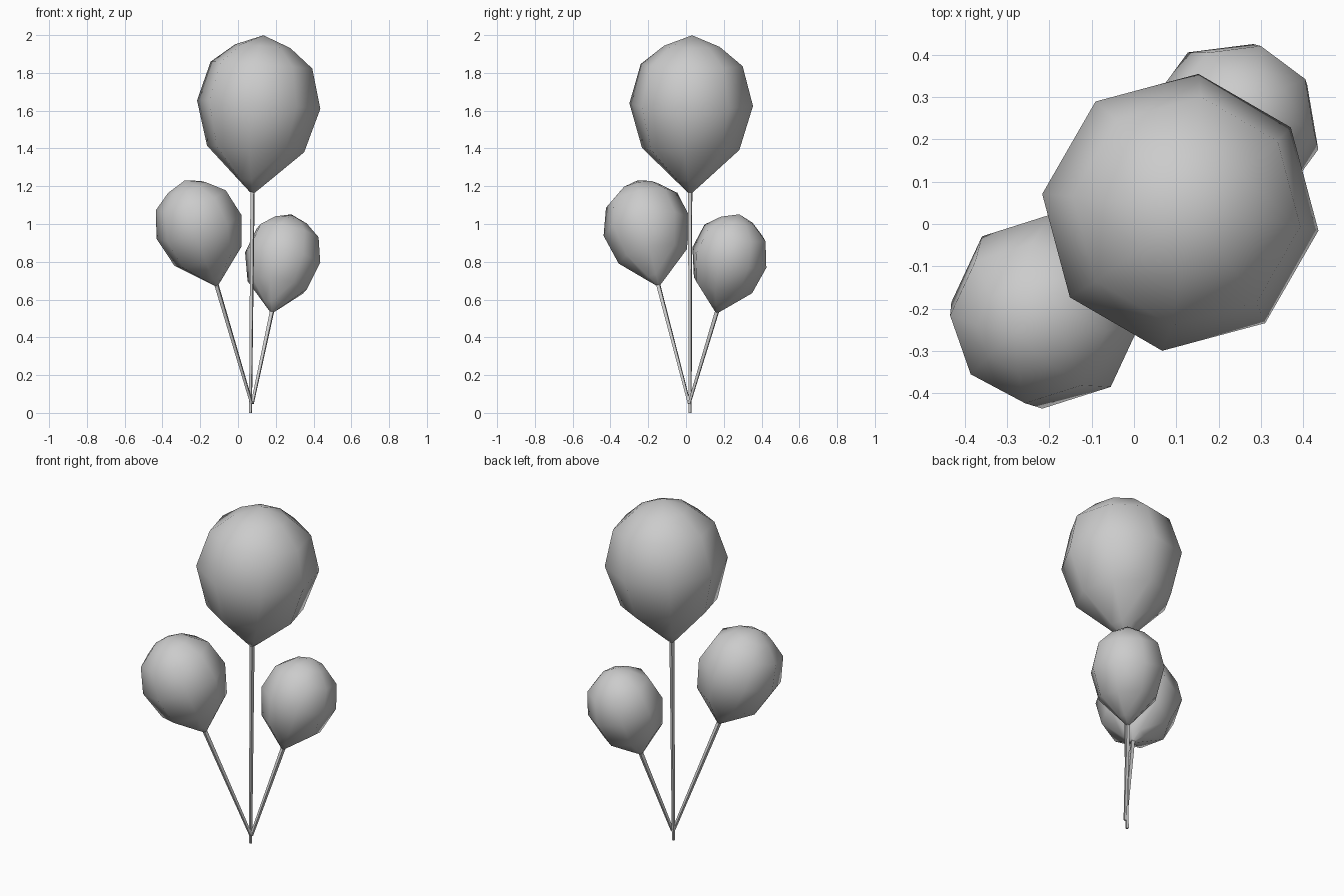
import bpy
import bmesh
import math
from mathutils import Vector, Matrix

cube = bpy.data.objects.get("Cube")
if cube:
    bpy.data.objects.remove(cube, do_unlink=True)

grey = bpy.data.materials.new("plain grey")
grey.use_nodes = True
grey.diffuse_color = (0.6, 0.6, 0.6, 1)
grey.node_tree.nodes["Principled BSDF"].inputs["Base Color"].default_value = (0.6, 0.6, 0.6, 1)

# (radius, height) from the knot up to the crown
PROFILE = [(0.014, 0), (0.085, 0.066), (0.26, 0.23), (0.33, 0.465),
           (0.272, 0.675), (0.148, 0.775), (0, 0.833)]


def lathe(name, profile, sides, matrix, angle):
    """Revolve a profile about z, then place it with a matrix."""
    bm = bmesh.new()
    rings = []
    for r, z in profile:
        if r == 0:
            rings.append([bm.verts.new((0, 0, z))] * sides)
        else:
            turns = [math.tau * i / sides for i in range(sides)]
            rings.append([bm.verts.new((r * math.cos(a), r * math.sin(a), z)) for a in turns])
    for low, high in zip(rings, rings[1:]):
        for i in range(sides):
            j = (i + 1) % sides
            corners = [low[i], low[j], high[j], high[i]]
            bm.faces.new(list(dict.fromkeys(corners)))
    for ring in (rings[0], rings[-1]):
        if len(set(ring)) > 1:
            bm.faces.new(ring)
    bm.transform(matrix)
    bmesh.ops.recalc_face_normals(bm, faces=bm.faces)
    mesh = bpy.data.meshes.new(name)
    bm.to_mesh(mesh)
    bm.free()
    mesh.materials.append(grey)
    obj = bpy.data.objects.new(name, mesh)
    bpy.context.collection.objects.link(obj)
    bpy.ops.object.select_all(action='DESELECT')
    obj.select_set(True)
    bpy.context.view_layer.objects.active = obj
    bpy.ops.object.shade_smooth_by_angle(angle=math.radians(angle))


def aim(origin, direction, twist=0):
    """Matrix that stands local z along a direction."""
    turn = Vector((0, 0, 1)).rotation_difference(Vector(direction)).to_matrix().to_4x4()
    return Matrix.Translation(origin) @ turn @ Matrix.Rotation(math.radians(twist), 4, 'Z')


def balloon(label, knot, direction, width, height, twist, foot):
    """Balloon body with its string down to the foot point."""
    profile = [(r * width, z * height) for r, z in PROFILE]
    lathe(label + "_balloon", profile, 8, aim(knot, direction, twist), 60)
    span = Vector(knot) - Vector(foot)
    string = [(0.009, 0), (0.013, span.length + 0.01)]
    lathe(label + "_string", string, 4, aim(foot, span, 30), 30)


balloon("large", (0.077, 0.022, 1.168), (0.07, 0.012, 1), 1, 1, -7.5, (0.066, 0.022, 0))
balloon("medium", (-0.113, -0.146, 0.675), (-0.285, -0.185, 0.94), 0.71, 0.71, -4, (0.072, 0.017, 0.05))
balloon("small", (0.179, 0.163, 0.533), (0.19, 0.22, 0.957), 0.63, 0.65, -14, (0.076, 0.017, 0.05))
